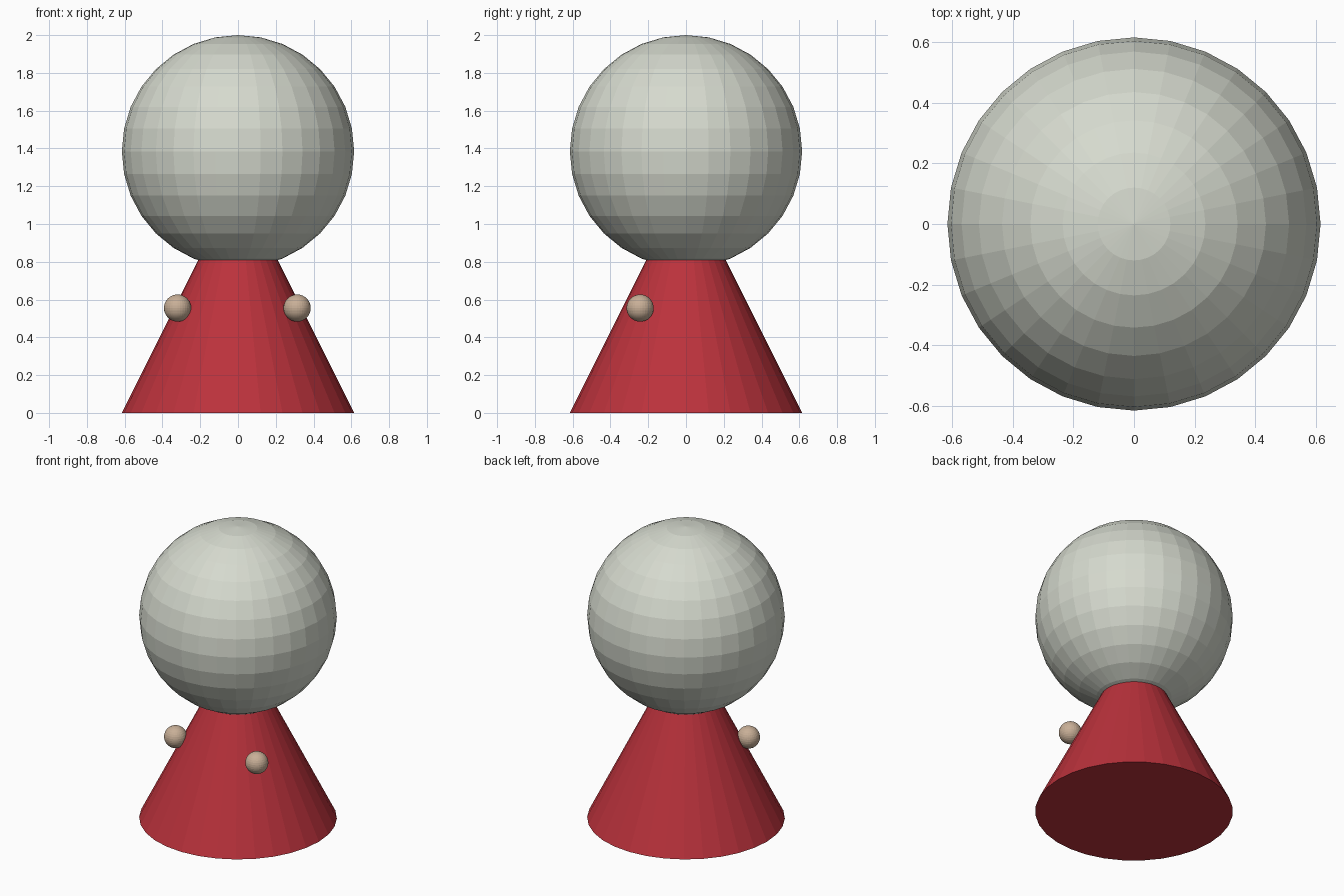
import bpy

if "Cube" in bpy.data.objects:
    bpy.data.objects.remove(bpy.data.objects["Cube"])


def material(name, rgb):
    m = bpy.data.materials.new(name)
    m.diffuse_color = (*rgb, 1.0)
    m.use_nodes = True
    m.node_tree.nodes["Principled BSDF"].inputs["Base Color"].default_value = m.diffuse_color
    return m


def finish(name, mat):
    ob = bpy.context.object
    ob.name = name
    ob.data.materials.append(mat)
    return ob


def ball(name, radius, location, mat):
    bpy.ops.mesh.primitive_uv_sphere_add(segments=32, ring_count=16,
                                         radius=radius, location=location)
    return finish(name, mat)


grey = material("pale grey", (0.67, 0.70, 0.62))
red = material("deep red", (0.50, 0.032, 0.045))
tan = material("tan", (0.58, 0.43, 0.31))

R = 0.615

# Cone body, with its tip buried in the head
bpy.ops.mesh.primitive_cone_add(vertices=32, radius1=R, radius2=0,
                                depth=2 * R, location=(0, 0, R))
finish("body", red)

# Large faceted head
ball("head", R, (0, 0, 2 - R), grey)

# Small hands resting on the front of the cone
ball("left_hand", 0.072, (-0.32, -0.22, 0.555), tan)
ball("right_hand", 0.072, (0.313, -0.243, 0.555), tan)
